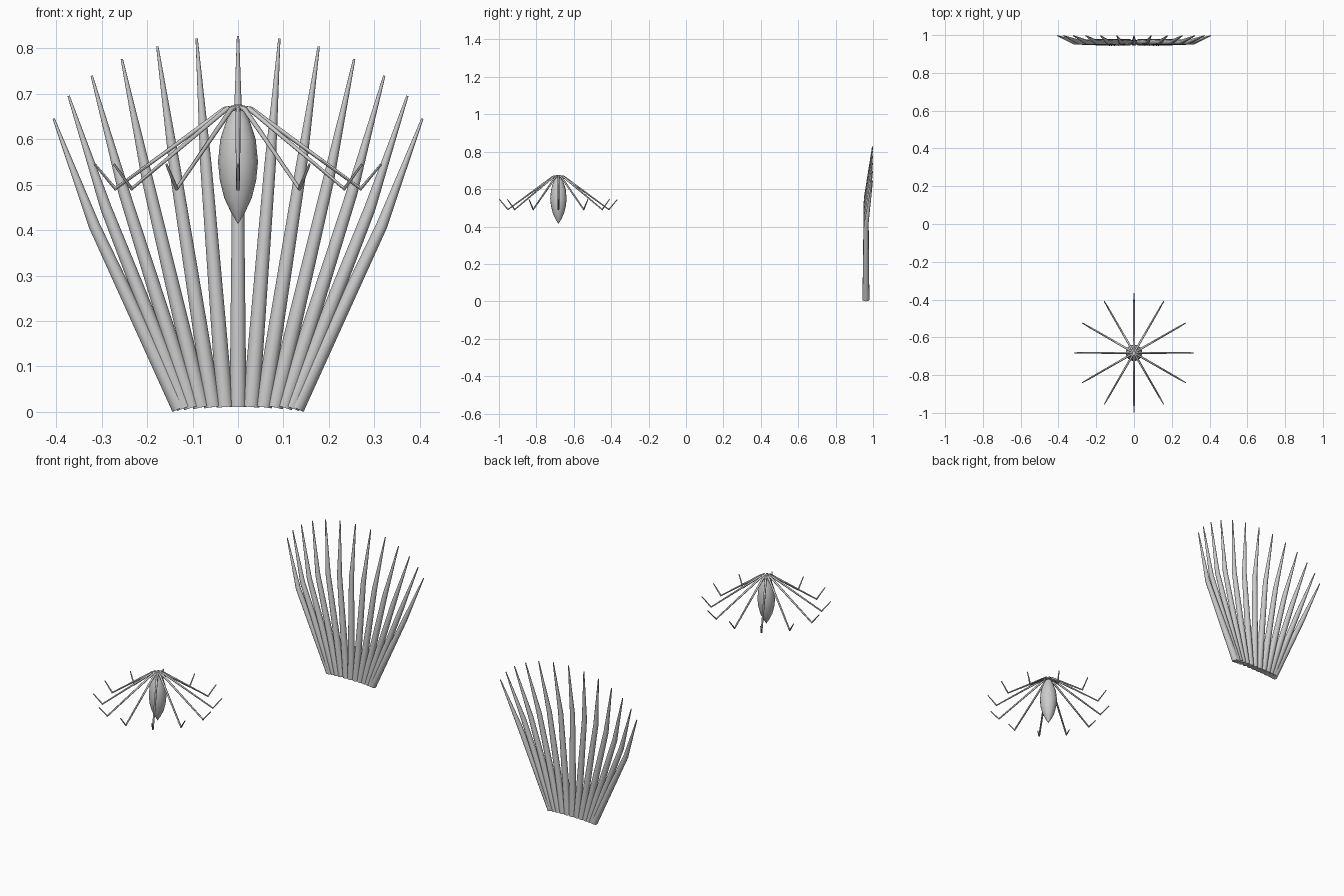
import bpy, bmesh, math
from mathutils import Vector

if "Cube" in bpy.data.objects:
    bpy.data.objects.remove(bpy.data.objects["Cube"])

mat = bpy.data.materials.new("plain grey")
mat.diffuse_color = (0.6, 0.6, 0.6, 1)
mat.use_nodes = True
mat.node_tree.nodes["Principled BSDF"].inputs["Base Color"].default_value = mat.diffuse_color


def finish(bm, name):
    bmesh.ops.recalc_face_normals(bm, faces=bm.faces)
    me = bpy.data.meshes.new(name)
    bm.to_mesh(me)
    bm.free()
    me.materials.append(mat)
    ob = bpy.data.objects.new(name, me)
    bpy.context.collection.objects.link(ob)
    bpy.context.view_layer.objects.active = ob
    ob.select_set(True)
    bpy.ops.object.shade_smooth_by_angle(angle=math.radians(50))
    ob.select_set(False)
    return ob


def tube(name, points, radii, sides):
    """Capped tapering tube swept along a short path."""
    bm = bmesh.new()
    pts = [Vector(p) for p in points]
    rings = []
    for i, p in enumerate(pts):
        t = Vector((0, 0, 0))
        if i > 0:
            t += (p - pts[i - 1]).normalized()
        if i < len(pts) - 1:
            t += (pts[i + 1] - p).normalized()
        t.normalize()
        ref = Vector((0, 1, 0)) if abs(t.y) < 0.6 else Vector((1, 0, 0))
        if i == 0:
            u = t.cross(ref).normalized()
        else:
            u = (u - t * u.dot(t)).normalized()
        v = t.cross(u)
        rings.append([bm.verts.new(p + radii[i] * (u * math.cos(a) + v * math.sin(a)))
                      for a in (2 * math.pi * k / sides for k in range(sides))])
    for a, b in zip(rings, rings[1:]):
        for k in range(sides):
            n = (k + 1) % sides
            bm.faces.new((a[k], a[n], b[n], b[k]))
    bm.faces.new(rings[0])
    bm.faces.new(rings[-1])
    return finish(bm, name)


# Fan of thirteen bent spikes, spread along nested elliptical arcs
for i in range(-6, 7):
    a = math.radians(12.5 * i)
    s, c = math.sin(a), 1 - math.cos(a)
    tube(f"fan_spike_{i + 7}",
         [(0.132 * s, 0.962, 0.011 - 0.004 * c),
          (0.327 * s, 0.963, 0.55 - 0.19 * c),
          (0.42 * s, 0.997, 0.827 - 0.245 * c)],
         [0.0185, 0.0125, 0.0025], 12)

# Hanging spindle body
CY = -0.682
profile = [(0.009, 0.676), (0.026, 0.64), (0.039, 0.60), (0.044, 0.55),
           (0.040, 0.51), (0.030, 0.47), (0.016, 0.44), (0.001, 0.415)]
tube("spindle_body", [(0, CY, z) for r, z in profile], [r for r, z in profile], 16)

# Twelve drooping arms with upturned tips
for k in range(12):
    a = math.radians(30 * k)
    path = [(0.006, 0.670), (0.03, 0.666), (0.27, 0.491), (0.315, 0.545)]
    tube(f"arm_{k + 1}",
         [(r * math.cos(a), CY + r * math.sin(a), z) for r, z in path],
         [0.005, 0.0055, 0.0045, 0.0025], 8)
